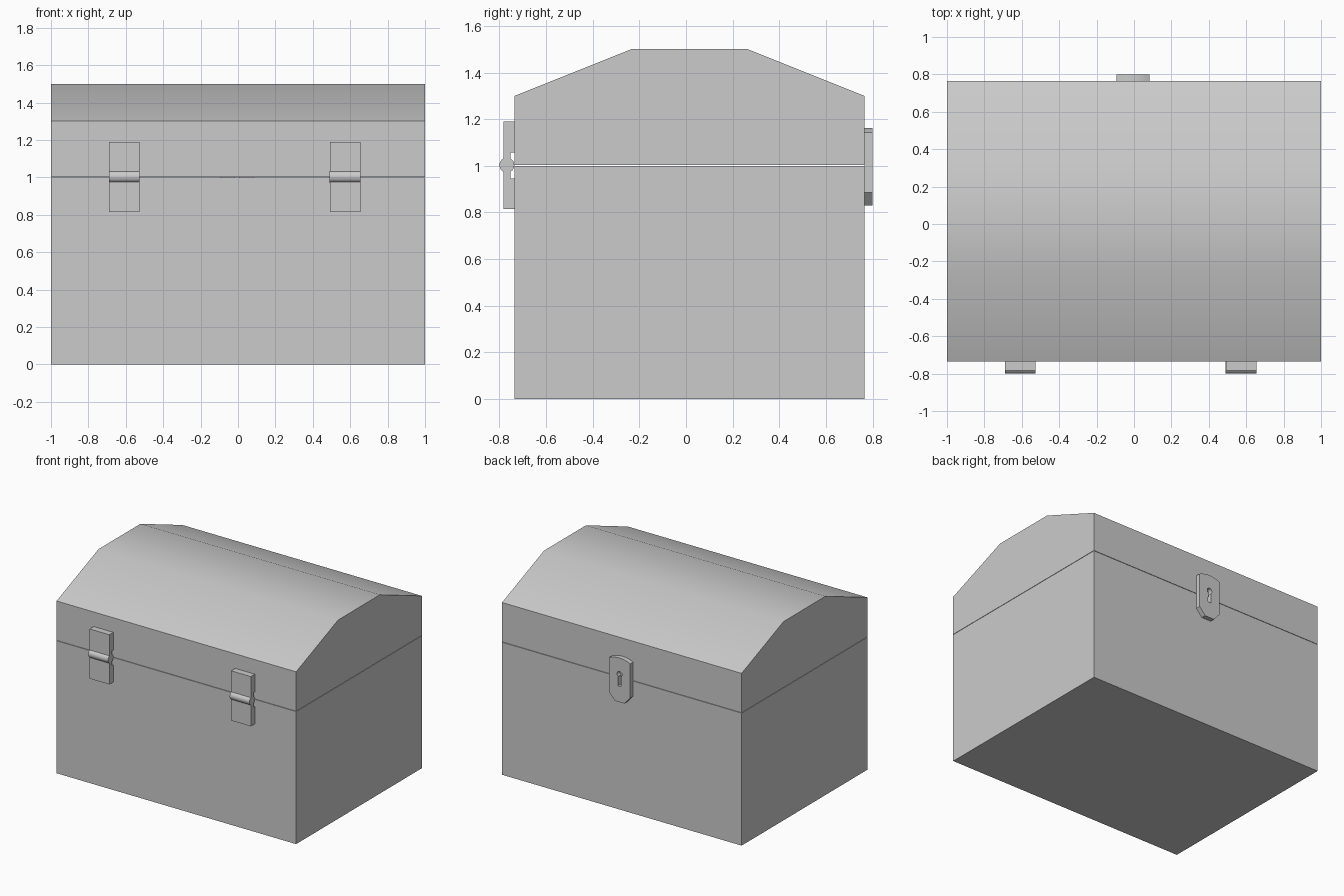
import bpy, bmesh
from math import sin, cos, pi, radians

if "Cube" in bpy.data.objects:
    bpy.data.objects.remove(bpy.data.objects["Cube"])

FRONT, BACK = -0.735, 0.765
SEAM = 1.0


def prism(name, profile, axis, start, end, smooth=None):
    """Extrude a closed 2D profile: (y, z) along x, or (x, z) along y."""
    bm = bmesh.new()
    place = (lambda a, b: (start, a, b)) if axis == "x" else (lambda a, b: (a, start, b))
    face = bm.faces.new([bm.verts.new(place(a, b)) for a, b in profile])
    new = bmesh.ops.extrude_face_region(bm, geom=[face], use_keep_orig=True)["geom"]
    shift = (end - start, 0, 0) if axis == "x" else (0, end - start, 0)
    bmesh.ops.translate(bm, vec=shift,
                        verts=[g for g in new if isinstance(g, bmesh.types.BMVert)])
    bmesh.ops.recalc_face_normals(bm, faces=bm.faces)
    mesh = bpy.data.meshes.new(name)
    bm.to_mesh(mesh)
    bm.free()
    obj = bpy.data.objects.new(name, mesh)
    bpy.context.collection.objects.link(obj)
    if smooth:
        bpy.ops.object.select_all(action="DESELECT")
        obj.select_set(True)
        bpy.context.view_layer.objects.active = obj
        bpy.ops.object.shade_smooth_by_angle(angle=radians(smooth))
    return obj


def arc(ca, cb, ra, rb, first, last, steps):
    """Points along an elliptical arc, angles in degrees."""
    angles = [radians(first + (last - first) * i / steps) for i in range(steps + 1)]
    return [(ca + ra * cos(t), cb + rb * sin(t)) for t in angles]


# Chest body
prism("chest_body", [(FRONT, 0), (BACK, 0), (BACK, SEAM), (FRONT, SEAM)], "x", -1, 1)

# Faceted, softly shaded lid with a hairline gap above the body
prism("lid", [(FRONT, SEAM + 0.003), (BACK, SEAM + 0.003), (BACK, 1.3),
              (BACK - 0.5, 1.5), (FRONT + 0.5, 1.5), (FRONT, 1.3)],
      "x", -1, 1, smooth=30)

# Two hinges: a stepped leaf plate and a round barrel each
leaf = [(FRONT, 1.19), (-0.783, 1.19), (-0.783, 0.815), (FRONT, 0.815),
        (FRONT, 0.945), (-0.752, 0.945), (-0.752, 1.057), (FRONT, 1.057)]
barrel = arc(-0.768, 1.003, 0.032, 0.032, 0, 345, 23)
for side, x in (("left", -0.608), ("right", 0.573)):
    prism(f"hinge_leaf_{side}", leaf, "x", x - 0.082, x + 0.082)
    prism(f"hinge_barrel_{side}", barrel, "x", x - 0.0825, x + 0.0825, smooth=30)

# Lock plate: arched top, clipped lower corners
LX = -0.005
plate = arc(LX, 1.033, 0.166, 0.13, 57.5, 122.5, 8)
plate = [(x, z) for x, z in plate]
plate += [(LX - 0.089, 0.885), (LX - 0.04, 0.83), (LX + 0.04, 0.83), (LX + 0.089, 0.885)]
lock = prism("lock_plate", plate, "y", BACK, 0.80, smooth=30)

# Keyhole cut through the plate
keyhole = arc(LX, 1.04, 0.021, 0.021, -60, 240, 14)
keyhole += [(LX - 0.014, 0.95), (LX + 0.014, 0.95)]
cutter = prism("keyhole_cutter", keyhole, "y", BACK - 0.02, 0.83)
cutter.hide_render = True
cutter.display_type = "WIRE"
cut = lock.modifiers.new("keyhole", "BOOLEAN")
cut.operation = "DIFFERENCE"
cut.object = cutter
cut.solver = "EXACT"
